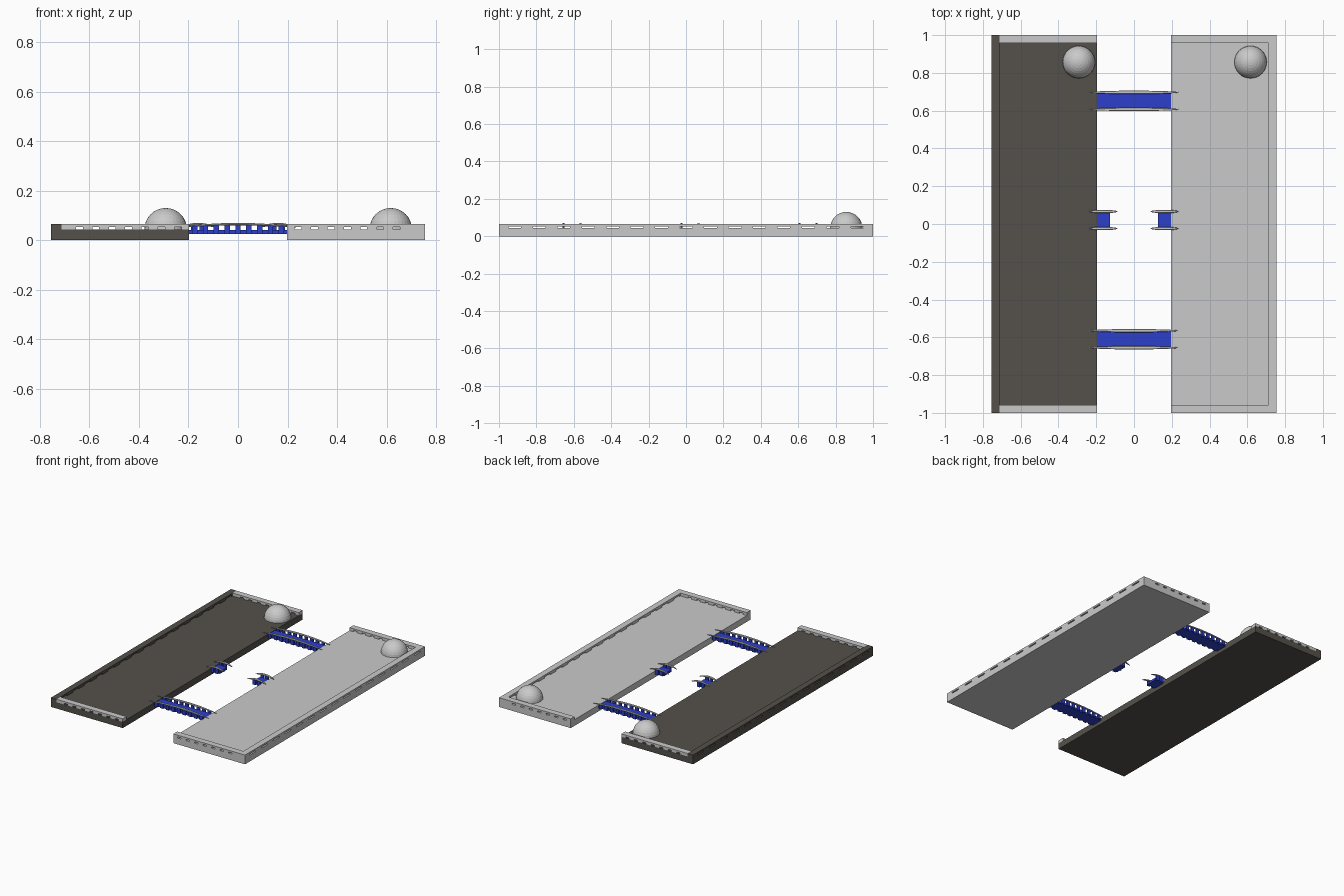
import bpy, bmesh, math
from mathutils import Matrix, Vector

if "Cube" in bpy.data.objects:
    bpy.data.objects.remove(bpy.data.objects["Cube"])


def mat(name, rgb):
    m = bpy.data.materials.new(name)
    m.diffuse_color = (*rgb, 1)
    m.use_nodes = True
    m.node_tree.nodes["Principled BSDF"].inputs["Base Color"].default_value = m.diffuse_color
    return m


LIGHT = mat("light grey", (0.59, 0.59, 0.59))
DARK = mat("dark stone", (0.09, 0.083, 0.071))
BLUE = mat("bright blue", (0.026, 0.05, 0.6))

FLOOR, TOP = 0.044, 0.065
INNER, WALL_IN, OUTER = 0.197, 0.712, 0.755


def finish(name, bm, material):
    bmesh.ops.recalc_face_normals(bm, faces=bm.faces)
    me = bpy.data.meshes.new(name)
    bm.to_mesh(me)
    bm.free()
    me.materials.append(material)
    ob = bpy.data.objects.new(name, me)
    bpy.context.collection.objects.link(ob)
    return ob


def boxes(name, spans, material):
    """One mesh of boxes, each given as (x0, x1, y0, y1, z0, z1)."""
    bm = bmesh.new()
    for x0, x1, y0, y1, z0, z1 in spans:
        m = Matrix.Translation(((x0 + x1) / 2, (y0 + y1) / 2, (z0 + z1) / 2))
        bmesh.ops.create_cube(bm, size=1, matrix=m @ Matrix.Diagonal((x1 - x0, y1 - y0, z1 - z0, 1)))
    return finish(name, bm, material)


def slotted_wall(name, span, slots, material):
    wall = boxes(name, [span], material)
    cutter = boxes(name + "_slot_cutter", slots, material)
    cutter.hide_render = True
    cutter.hide_viewport = True
    mod = wall.modifiers.new("slots", 'BOOLEAN')
    mod.operation = 'DIFFERENCE'
    mod.solver = 'EXACT'
    mod.object = cutter


def mirrored(s, a, b):
    return (a, b) if s > 0 else (-b, -a)


def dome(name, x, y, r):
    bm = bmesh.new()
    bmesh.ops.create_uvsphere(bm, u_segments=32, v_segments=16, radius=r,
                              matrix=Matrix.Translation((x, y, FLOOR)))
    bmesh.ops.bisect_plane(bm, geom=bm.verts[:] + bm.edges[:] + bm.faces[:], dist=1e-5,
                           plane_co=(0, 0, FLOOR - 0.002), plane_no=(0, 0, 1), clear_inner=True)
    bmesh.ops.holes_fill(bm, edges=[e for e in bm.edges if e.is_boundary])
    finish(name, bm, LIGHT)


def rail_height(t):
    return 0.051 + 0.014 * (1 - t * t)


def rail(name, x0, x1, y):
    """Arched handrail with an oval section and tapered tips."""
    bm = bmesh.new()
    rings, n, sides = [], 24, 8
    for i in range(n + 1):
        t = -math.cos(math.pi * i / n) * 0.998
        w = math.sqrt(1 - t * t)
        c = Vector(((x0 + x1) / 2 + t * (x1 - x0) / 2, y, rail_height(t)))
        rings.append([bm.verts.new(c + Vector((0, 0.009 * w * math.cos(a), 0.005 * w * math.sin(a))))
                      for a in (2 * math.pi * k / sides for k in range(sides))])
    for r0, r1 in zip(rings, rings[1:]):
        for k in range(sides):
            j = (k + 1) % sides
            bm.faces.new((r0[k], r0[j], r1[j], r1[k]))
    bm.faces.new(rings[0])
    bm.faces.new(rings[-1])
    finish(name, bm, LIGHT)


def bridge(name, deck, rails, y):
    boxes(name + "_deck", [(*deck, y - 0.04, y + 0.04, 0.025, 0.042)], BLUE)
    mid, half = sum(rails) / 2, (rails[1] - rails[0]) / 2
    count = max(2, round((deck[1] - deck[0]) / 0.044))
    step = (deck[1] - deck[0]) / count
    posts = []
    for side in (-1, 1):
        ry = y + side * 0.045
        rail(f"{name}_rail_{'front' if side < 0 else 'back'}", *rails, ry)
        for i in range(count):
            x = deck[0] + (i + 0.5) * step
            posts.append((x - 0.011, x + 0.011, ry - 0.006, ry + 0.005, 0.026,
                          rail_height((x - mid) / half)))
    boxes(name + "_posts", posts, BLUE)


# Two banks with slotted parapets on the three outer edges
for s, side, base in ((-1, "left", DARK), (1, "right", LIGHT)):
    boxes(side + "_bank", [(*mirrored(s, INNER, OUTER), -1, 1, 0, FLOOR)], base)
    wx = mirrored(s, WALL_IN, OUTER)
    ys = [-0.915 + 1.83 * i / 14 for i in range(15)]
    slotted_wall(side + "_long_parapet", (*wx, -1, 1, FLOOR, TOP),
                 [(wx[0] - 0.1, wx[1] + 0.1, y - 0.034, y + 0.034, 0.03, 0.053) for y in ys], base)
    xs = [s * (0.242 + 0.0665 * i) for i in range(7)]
    for e, end in ((-1, "front"), (1, "back")):
        y0, y1 = mirrored(e, 0.957, 1)
        slotted_wall(f"{side}_{end}_parapet", (*mirrored(s, INNER, WALL_IN), y0, y1, FLOOR, TOP),
                     [(x - 0.014, x + 0.014, y0 - 0.1, y1 + 0.1, 0.03, 0.053) for x in xs], LIGHT)

# Domes on the back of each bank
dome("left_dome", -0.292, 0.857, 0.086)
dome("right_dome", 0.617, 0.857, 0.086)

# Two whole bridges and one with its middle missing
bridge("back_bridge", (-INNER, INNER), (-0.235, 0.235), 0.652)
bridge("front_bridge", (-INNER, INNER), (-0.235, 0.235), -0.61)
for s, side in ((-1, "left"), (1, "right")):
    bridge(side + "_broken_bridge", mirrored(s, 0.128, INNER), mirrored(s, 0.088, 0.235), 0.021)
